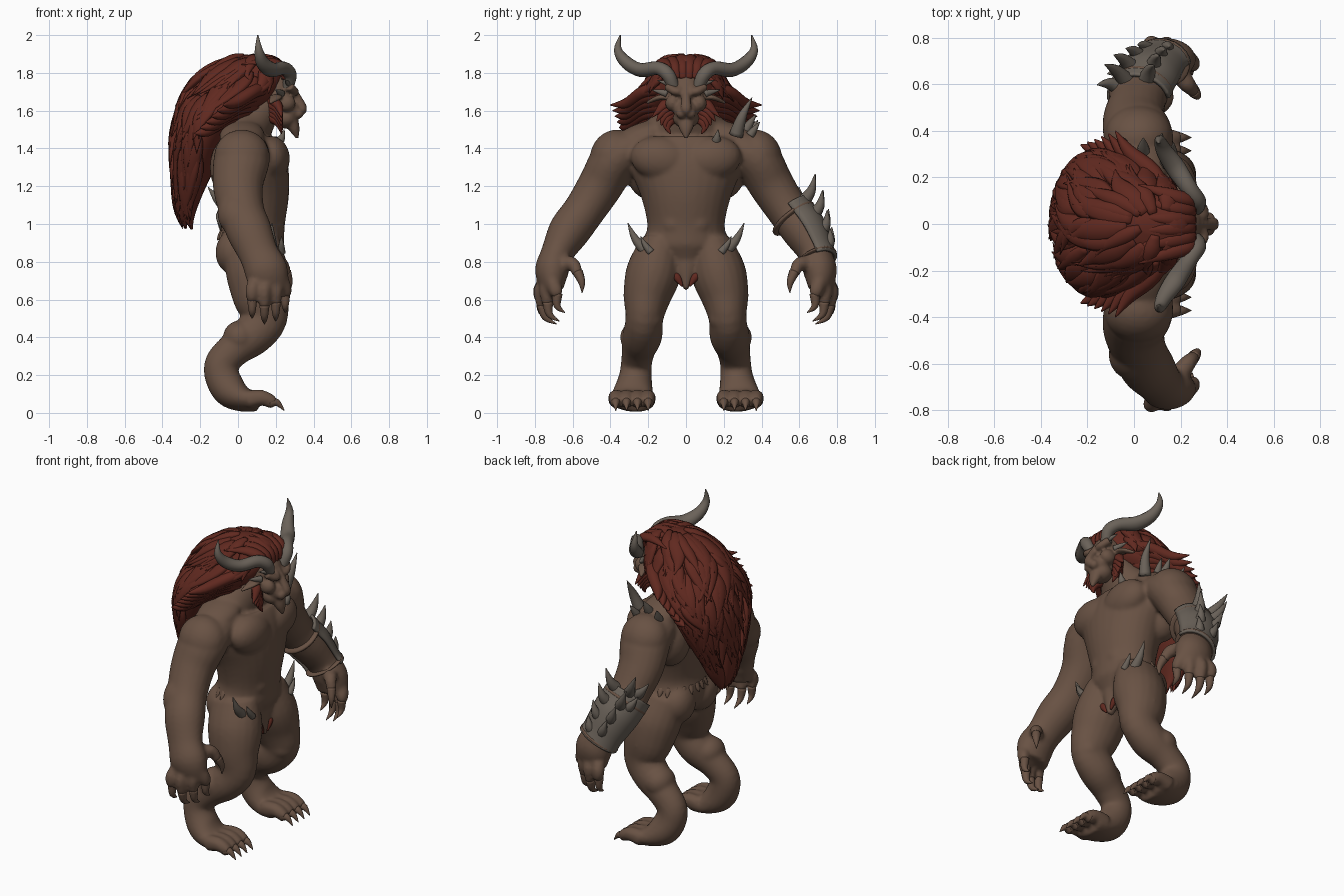
import bpy, bmesh, math, random
from mathutils import Vector, Matrix

if "Cube" in bpy.data.objects:
    bpy.data.objects.remove(bpy.data.objects["Cube"])
random.seed(4)


def material(name, rgb):
    m = bpy.data.materials.new(name)
    m.use_nodes = True
    colour = (*rgb, 1)
    m.diffuse_color = colour
    m.node_tree.nodes["Principled BSDF"].inputs["Base Color"].default_value = colour
    return m


SKIN = material("brown skin", (.14, .084, .057))
HAIR = material("red hair", (.118, .022, .014))
BONE = material("grey bone", (.145, .122, .1))


def spline(pts, s):
    """Smooth point (x, y, z, side radius, depth radius) along a list."""
    n = len(pts)
    i = max(0, min(int(s), n - 2))
    t = s - i
    a, b, c, d = [Vector(pts[max(0, min(k, n - 1))]) for k in (i - 1, i, i + 1, i + 2)]
    return b + (c - a) * (t / 2) + (a * 2 - b * 5 + c * 4 - d) * (t * t / 2) + (b * 3 - a - c * 3 + d) * (t ** 3 / 2)


def tube(bm, pts, sides=12, steps=4, across=None, level=False):
    """Loft of elliptical rings along a smooth path; level keeps them horizontal."""
    count = (len(pts) - 1) * steps + 1
    line = [spline(pts, k / steps) for k in range(count)]
    pos = [Vector(p[:3]) for p in line]
    u, old = across, None
    for k, p in enumerate(line):
        t = (pos[min(k + 1, count - 1)] - pos[max(k - 1, 0)]).normalized()
        if level:
            t = Vector((0, 0, -1))
        if u is None:
            u = Vector((1, 0, 0)) if abs(t.y) > .95 else Vector((0, 1, 0))
        u = (u - t * u.dot(t)).normalized()
        v = t.cross(u)
        ring = []
        for j in range(sides):
            q = math.tau * j / sides
            ring.append(bm.verts.new(pos[k] + u * (math.cos(q) * max(p[3], .001)) + v * (math.sin(q) * max(p[4], .001))))
        if old:
            for j in range(sides):
                m = (j + 1) % sides
                bm.faces.new((old[j], old[m], ring[m], ring[j]))
        else:
            bm.faces.new(ring[::-1])
        old = ring
    bm.faces.new(old)


def ball(bm, centre, size, tilt=0):
    mat = Matrix.Translation(centre) @ Matrix.Rotation(tilt, 4, 'X') @ Matrix.Diagonal((*size, 1))
    bmesh.ops.create_icosphere(bm, subdivisions=3, radius=1, matrix=mat)


def spike(base, tip, r, bend=(0, 0, 0)):
    base, tip = Vector(base), Vector(tip)
    mid = (base + tip) / 2 + Vector(bend)
    return [(*base, r, r), (*mid, r * .65, r * .65), (*tip, .002, .002)]


def mirror(bm):
    """Copy everything to the other side of the body."""
    geom = bm.verts[:] + bm.edges[:] + bm.faces[:]
    copy = bmesh.ops.duplicate(bm, geom=geom)["geom"]
    for v in copy:
        if isinstance(v, bmesh.types.BMVert):
            v.co.y = -v.co.y


def finish(bm, name, mat, voxel=0, smooth=4):
    bmesh.ops.recalc_face_normals(bm, faces=bm.faces[:])
    for f in bm.faces:
        f.smooth = True
    me = bpy.data.meshes.new(name)
    bm.to_mesh(me)
    bm.free()
    me.materials.append(mat)
    ob = bpy.data.objects.new(name, me)
    bpy.context.scene.collection.objects.link(ob)
    if voxel:
        r = ob.modifiers.new("fuse", 'REMESH')
        r.mode, r.voxel_size, r.use_smooth_shade = 'VOXEL', voxel, True
        s = ob.modifiers.new("soften", 'SMOOTH')
        s.iterations = smooth
    return ob


def tubes(name, mat, paths, both=True, sides=10):
    bm = bmesh.new()
    for p in paths:
        tube(bm, p, sides)
    if both:
        mirror(bm)
    return finish(bm, name, mat)


# Body: limbs and muscles on one side, mirrored, then the trunk
ARM = [(.02, .25, 1.41, .1, .13), (.02, .37, 1.345, .125, .15), (0, .45, 1.21, .12, .135),
       (.02, .54, 1.07, .11, .12), (.06, .62, .96, .11, .12), (.11, .685, .84, .085, .105),
       (.15, .71, .75, .09, .115), (.165, .71, .65, .06, .1)]
LEG = [(.07, .13, .9, .11, .15), (.1, .17, .75, .145, .165), (.12, .205, .62, .128, .15),
       (.14, .22, .5, .1, .122), (.075, .23, .41, .105, .11), (-.015, .25, .34, .09, .093),
       (-.085, .262, .265, .082, .09), (-.083, .268, .19, .088, .092), (-.04, .278, .115, .105, .09),
       (.03, .285, .07, .118, .065), (.11, .285, .055, .115, .045)]
TRUNK = [(.08, 0, .76, .1, .11), (.07, 0, .88, .215, .17), (.08, 0, 1, .205, .168),
         (.08, 0, 1.15, .24, .19), (.07, 0, 1.3, .3, .195), (.04, 0, 1.42, .32, .18),
         (.04, 0, 1.5, .25, .15), (.09, 0, 1.57, .15, .12), (.16, 0, 1.66, .09, .09)]
# Each finger: depth, knuckle side, claw tip side, claw tip height
fingers = [(.075, .775, .72, .5), (.14, .77, .685, .47), (.2, .74, .67, .485), (.25, .69, .64, .53)]
toes = [.2, .257, .315, .372]
bm = bmesh.new()
tube(bm, ARM, 20)
tube(bm, LEG, 20)
for x, y, tip, low in fingers:
    tube(bm, [(x * .7 + .05, .715, .72, .04, .04), (x, y, .65, .038, .037), (x, y - .01, low + .09, .028, .028)])
tube(bm, [(.18, .67, .78, .05, .05), (.23, .6, .79, .037, .037), (.258, .572, .73, .028, .028)])
for y in toes:
    tube(bm, [(.05, y, .07, .04, .05), (.13, y, .08, .04, .042), (.19, y, .05, .03, .036)])
ball(bm, (.175, .13, 1.345), (.1, .165, .12), .15)
ball(bm, (-.02, .11, .85), (.1, .115, .12))
ball(bm, (.02, .385, 1.365), (.145, .12, .14), .5)
ball(bm, (.02, .22, 1.47), (.12, .17, .07), -.3)
ball(bm, (-.03, .2, 1.3), (.12, .12, .17))
ball(bm, (-.01, .56, 1.06), (.1, .1, .13), .6)
ball(bm, (.17, .21, .5), (.085, .09, .08))
ball(bm, (.01, .25, .4), (.09, .1, .09))
for z in (1, 1.1):
    ball(bm, (.19, .06, z), (.055, .07, .07))
mirror(bm)
tube(bm, TRUNK, 28)
tube(bm, [(.13, 0, .86, .12, .08), (.16, 0, .75, .06, .05), (.18, 0, .65, .012, .02)])
finish(bm, "body", SKIN, .011, 8)

# Claws on hands and feet, nubs round the back of the waist
claws = [spike((x, y - .008, low + .1), (x, tip, low), .028, (0, .02, -.015)) for x, y, tip, low in fingers]
claws += [spike((.255, .573, .745), (.272, .55, .635), .028, (.008, -.01, 0))]
claws += [spike((.17, y, .055), (.245, y, .012), .03, (0, 0, .02)) for y in toes]
tubes("claws", SKIN, claws)
nubs = []
for k in range(6):
    q = .1 + k * .25
    out = Vector((-math.cos(q) * .17, math.sin(q) * .21, 0))
    c = Vector((.075, 0, .95)) + out * .9
    nubs.append(spike(c, c + out * .2 + Vector((0, 0, -.035)), .026))
tubes("waist_nubs", SKIN, nubs)
tubes("hip_spikes", BONE, [spike((.18, .215, .86), (.18, .308, 1.005), .032, (0, .008, -.01)),
                           spike((.23, .185, .85), (.23, .24, .935), .022, (0, .006, 0))])
tubes("loin_trim", HAIR, [[(.185, .075, .745, .012, .012), (.19, .045, .715, .02, .016), (.192, .02, .67, .005, .006)]])

# Head with muzzle, brow, cheeks, ears and pointed chin
bm = bmesh.new()
tube(bm, [(.24, .015, 1.74, .03, .03), (.3, .045, 1.7, .025, .022), (.27, .1, 1.73, .025, .025)])
ball(bm, (.255, .07, 1.64), (.05, .04, .045))
ball(bm, (.32, .024, 1.585), (.028, .028, .028))
tube(bm, [(.2, .08, 1.67, .03, .015), (.2, .14, 1.67, .035, .015), (.17, .21, 1.64, .008, .008)])
mirror(bm)
ball(bm, (.2, 0, 1.69), (.1, .1, .12))
ball(bm, (.275, 0, 1.6), (.06, .065, .06))
ball(bm, (.25, 0, 1.56), (.065, .07, .055))
tube(bm, [(.24, 0, 1.75, .03, .04), (.31, 0, 1.67, .025, .025), (.345, 0, 1.61, .028, .022), (.33, 0, 1.585, .015, .015)])
tube(bm, [(.28, 0, 1.55, .05, .04), (.3, 0, 1.5, .035, .028), (.315, 0, 1.45, .006, .006)])
finish(bm, "head", SKIN, .008, 4)

# Horns
tubes("horns", BONE, [[(.26, .06, 1.71, .03, .03), (.275, .095, 1.79, .036, .036), (.24, .15, 1.825, .036, .036),
                       (.18, .24, 1.815, .036, .045), (.13, .315, 1.855, .034, .036), (.11, .36, 1.92, .022, .022),
                       (.105, .348, 2, .003, .003)]], sides=14)
tubes("brow_spikes", BONE, [spike((.27, .085, 1.74), (.25, .15, 1.76), .016),
                            spike((.23, .1, 1.69), (.2, .18, 1.71), .02)])

# Mane: a lofted core covered by tapered locks that follow its surface
MANE = [(.1, 0, 1.895, .04, .08), (.08, 0, 1.865, .11, .15), (.03, 0, 1.8, .16, .21),
        (0, 0, 1.74, .195, .235), (-.05, 0, 1.66, .25, .23), (-.13, 0, 1.56, .285, .18),
        (-.19, 0, 1.44, .265, .14), (-.225, 0, 1.29, .2, .1), (-.25, 0, 1.15, .125, .06),
        (-.26, 0, 1.04, .06, .03), (-.245, 0, .97, .005, .005)]
END = len(MANE) - 1


def mane_point(s, q, lift):
    p = spline(MANE, s)
    out = Vector((-math.cos(q), math.sin(q), 0))
    return Vector((p[0] + out.x * (p[4] + lift), out.y * (p[3] + lift), p[2])), out


bm = bmesh.new()
tube(bm, MANE, 24, level=True)
LOCKS = 130
for k in range(LOCKS):
    start = .1 + (END - 2.8) * (k + random.random()) / LOCKS
    reach = min(random.uniform(2, 3.3), END - .1 - start)
    side = 2.3 if start < 3 else 1.6
    q = random.uniform(-side, side)
    drift = random.uniform(-.45, .45) - q * .08
    wide, path = random.uniform(.032, .052), []
    for step, girth in enumerate((.5, 1, .9, .5, .03)):
        f = step / 4
        lift = -.004 + .016 * math.sin(f * 3) + .042 * f ** 3
        p, out = mane_point(start + reach * f, q + drift * f * f, lift)
        path.append((*p, wide * girth, .021 * girth))
    tube(bm, path, 8, 3, Vector((0, 0, 1)).cross(out))
finish(bm, "mane", HAIR)

# Swept fringe, side flares and cheek tufts
locks = []
for y in (.015, .05, .085):
    locks.append([(.25, y, 1.77, .025, .02), (.235, y * 1.2, 1.83, .03, .025),
                  (.15, y * 1.5, 1.885 - y * .3, .03, .02), (.02, y * 2, 1.895 - y * .6, .003, .003)])
for k in range(6):
    z = 1.72 - k * .03
    locks.append([(.14 - k * .02, .1, z, .04, .04), (.08 - k * .03, .22, z - .02, .04, .035),
                  (-.02 - k * .03, .31, z - .08, .03, .03), (-.08 - k * .03, .4 - k * .012, z - .09, .003, .003)])
for k in range(5):
    z = 1.65 - k * .022
    locks.append([(.18, .07, z, .035, .03), (.21, .115 - k * .006, z - .02, .03, .024),
                  (.225, .15 - k * .013, z - .055, .016, .013), (.23, .18 - k * .025, z - .085, .003, .003)])
tubes("mane_fringe", HAIR, locks)

# Shoulder spikes on the armoured side
tubes("shoulder_spikes", BONE, [spike((.14, .265, 1.47), (.17, .35, 1.67), .038, (.01, -.01, 0)),
                                spike((.04, .31, 1.49), (.04, .37, 1.58), .03),
                                spike((-.04, .33, 1.47), (-.06, .38, 1.55), .028),
                                spike((.19, .155, 1.42), (.245, .17, 1.5), .034, (.01, 0, -.01)),
                                spike((.11, .34, 1.47), (.12, .39, 1.54), .024)], both=False)

# Bracer: open plate over the outer forearm, straps and spikes
sleeve = [[*(c := spline(ARM, 3 + k * .48))[:3], c[3] + .004, c[4] + .006] for k in range(6)]
outward = Vector((-.5, .6, .62)).normalized()
bm = bmesh.new()
tube(bm, sleeve, 24)
bmesh.ops.recalc_face_normals(bm, faces=bm.faces[:])
bmesh.ops.delete(bm, geom=[f for f in bm.faces if len(f.verts) > 4 or f.normal.dot(outward) < -.2], context='FACES')
plate = finish(bm, "bracer_plate", BONE)
rim = plate.modifiers.new("thickness", 'SOLIDIFY')
rim.thickness, rim.offset = .016, 1
straps = []
for s in (3.35, 5.25):
    bands = [spline(ARM, s + d) for d in (-.12, -.06, .06, .12)]
    straps.append([(*c[:3], c[3] + g, c[4] + g) for c, g in zip(bands, (-.01, .02, .02, -.01))])
tubes("bracer_straps", SKIN, straps, False, 24)
spikes = []
for row in range(4):
    c = spline(ARM, 3.2 + row * .66)
    for turn, long in ((-.9, .12), (-.1, .17), (.7, .13)):
        d = (outward + Vector((turn, -.15 * abs(turn), -.1 * turn))).normalized()
        base = Vector(c[:3]) + d * c[3] * .88
        tip = base + d * (long - row * .022) + Vector((0, -.02, .055))
        spikes.append(spike(base, tip, .038, (0, .012, -.012)))
tubes("bracer_spikes", BONE, spikes, False)
